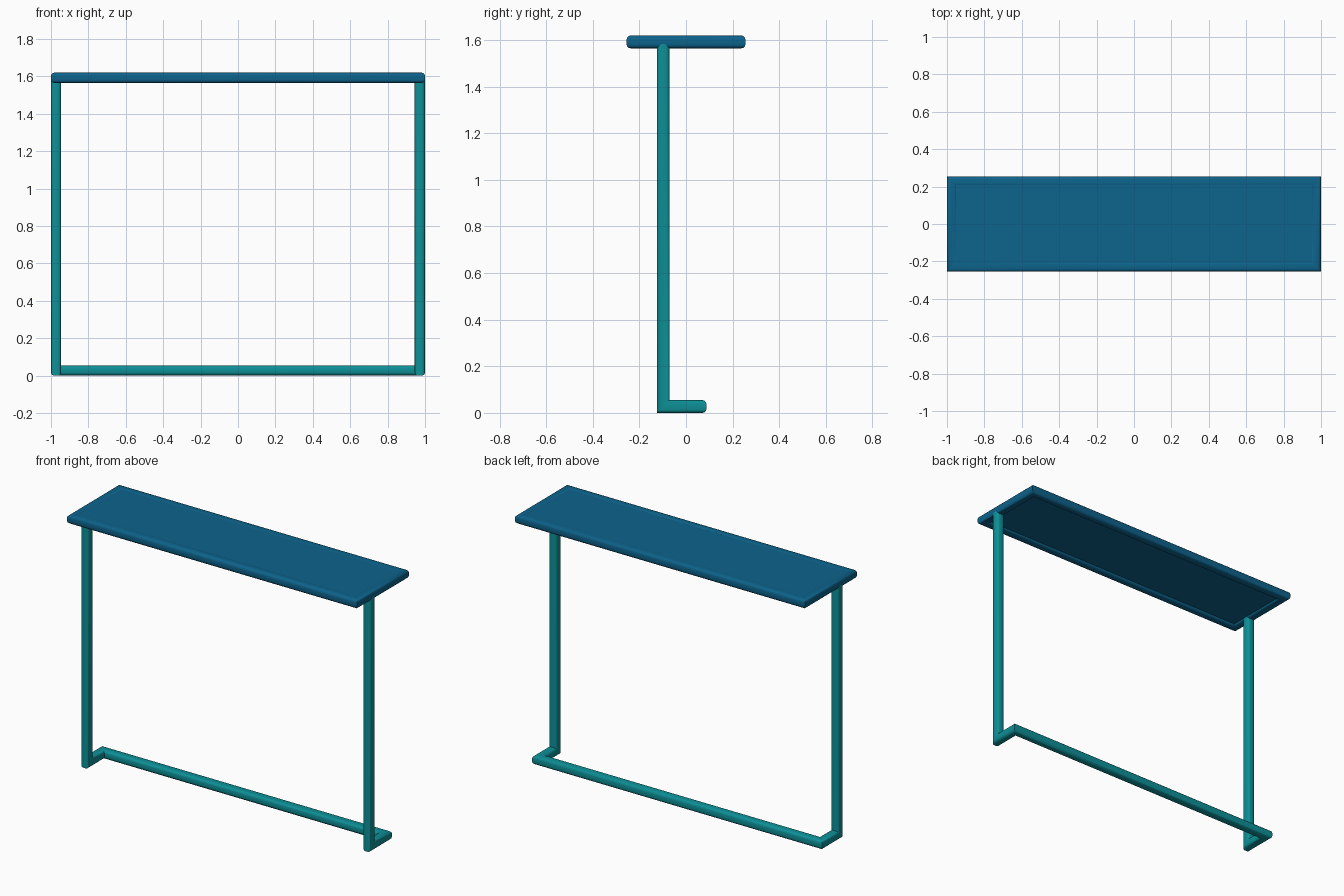
import bpy, bmesh, math
from mathutils import Vector

cube = bpy.data.objects.get("Cube")
if cube:
    bpy.data.objects.remove(cube, do_unlink=True)


def material(name, rgb):
    m = bpy.data.materials.new(name)
    m.use_nodes = True
    col = (*rgb, 1)
    m.diffuse_color = col
    m.node_tree.nodes["Principled BSDF"].inputs["Base Color"].default_value = col
    return m


teal = material("teal", (0.004, 0.28, 0.31))
blue = material("deep blue", (0.004, 0.125, 0.26))


def rounded_square(half, r, steps=3):
    """Outline of a square tube with rounded corners."""
    pts = []
    for k in range(4):
        mid = math.radians(45 + 90 * k)
        cx = math.copysign(half - r, math.cos(mid))
        cy = math.copysign(half - r, math.sin(mid))
        for i in range(steps + 1):
            a = math.pi / 2 * (k + i / steps)
            pts.append((cx + r * math.cos(a), cy + r * math.sin(a)))
    return pts


def finish(bm, name, mat):
    bmesh.ops.recalc_face_normals(bm, faces=bm.faces)
    me = bpy.data.meshes.new(name)
    bm.to_mesh(me)
    bm.free()
    ob = bpy.data.objects.new(name, me)
    bpy.context.collection.objects.link(ob)
    me.materials.append(mat)
    bpy.ops.object.select_all(action='DESELECT')
    ob.select_set(True)
    bpy.context.view_layer.objects.active = ob
    bpy.ops.object.shade_smooth_by_angle(angle=math.radians(40))
    return ob


def tube(name, path, half, r, mat, closed=False):
    """Sweep a rounded square along a path, with mitred corners."""
    path = [Vector(p) for p in path]
    if closed:
        path = path + [path[0]]
    d = (path[1] - path[0]).normalized()
    u = Vector((1, 0, 0)) if abs(d.x) < 0.5 else Vector((0, 1, 0))
    v = d.cross(u)
    ring = [path[0] + u * a + v * b for a, b in rounded_square(half, r)]
    bm = bmesh.new()
    rings = [[bm.verts.new(c) for c in ring]]
    for i in range(1, len(path)):
        d = (path[i] - path[i - 1]).normalized()
        last = i == len(path) - 1
        n = d if last else (d + (path[i + 1] - path[i]).normalized())
        ring = [c + d * ((path[i] - c).dot(n) / d.dot(n)) for c in ring]
        if not (last and closed):
            rings.append([bm.verts.new(c) for c in ring])
    if closed:
        rings.append(rings[0])
    else:
        bm.faces.new(rings[0])
        bm.faces.new(rings[-1])
    count = len(ring)
    for a, b in zip(rings, rings[1:]):
        for j in range(count):
            k = (j + 1) % count
            bm.faces.new((a[j], a[k], b[k], b[j]))
    return finish(bm, name, mat)


H = 0.0275           # half thickness of every tube
X = 1 - H            # tube centre line at the sides
LEG_Y, BAR_Y = -0.0975, 0.06
TOP_Z = 1.592
RIM_Y = 0.255 - H

# Two legs, feet and the rear floor bar as one bent tube
tube("leg_frame",
     [(-X, LEG_Y, TOP_Z - 0.01), (-X, LEG_Y, H), (-X, BAR_Y, H),
      (X, BAR_Y, H), (X, LEG_Y, H), (X, LEG_Y, TOP_Z - 0.01)],
     H, 0.017, teal)

# Rim around the table top
tube("top_rim",
     [(0, -RIM_Y, TOP_Z), (X, -RIM_Y, TOP_Z), (X, RIM_Y, TOP_Z),
      (-X, RIM_Y, TOP_Z), (-X, -RIM_Y, TOP_Z)],
     H, 0.017, blue, closed=True)

# Panel set slightly into the rim
bm = bmesh.new()
bmesh.ops.create_cube(bm, size=1)
bmesh.ops.scale(bm, vec=(2 * X, 2 * RIM_Y, 0.036), verts=bm.verts)
bmesh.ops.translate(bm, vec=(0, 0, TOP_Z + 0.006), verts=bm.verts)
finish(bm, "top_panel", blue)
